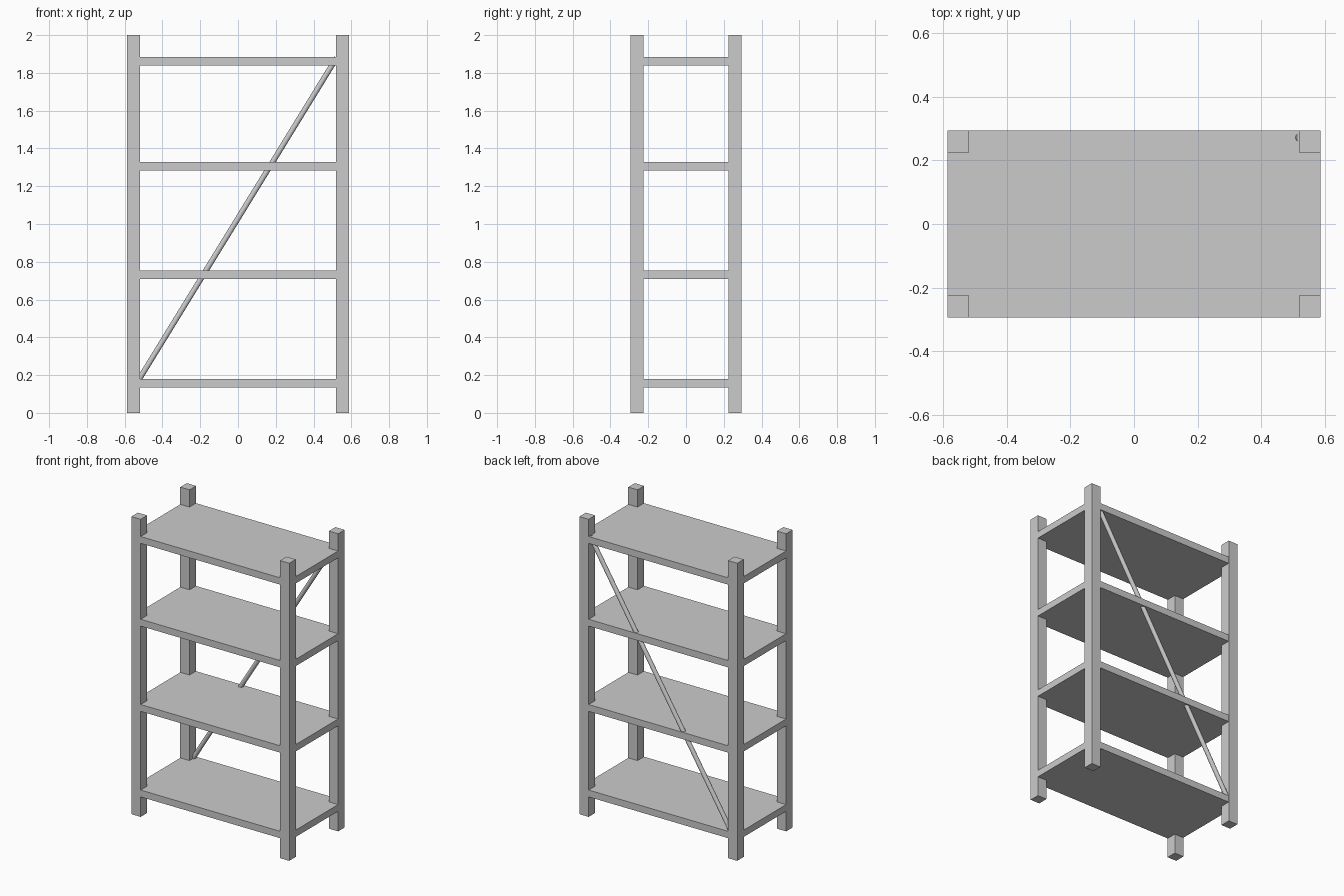
import bpy
from mathutils import Vector

if "Cube" in bpy.data.objects:
    bpy.data.objects.remove(bpy.data.objects["Cube"])

HX, HY, POST, HEIGHT = 0.587, 0.294, 0.069, 2.0


def box(name, lo, hi):
    lo, hi = Vector(lo), Vector(hi)
    bpy.ops.mesh.primitive_cube_add(size=1, location=(lo + hi) / 2)
    ob = bpy.context.object
    ob.name = name
    ob.scale = hi - lo
    bpy.ops.object.transform_apply(location=False, rotation=False, scale=True)
    return ob


def rod(name, a, b, radius, sides=16):
    a, b = Vector(a), Vector(b)
    d = b - a
    bpy.ops.mesh.primitive_cylinder_add(vertices=sides, radius=radius,
                                        depth=d.length, location=(a + b) / 2)
    ob = bpy.context.object
    ob.name = name
    ob.rotation_euler = d.to_track_quat('Z', 'Y').to_euler()
    bpy.ops.object.shade_smooth_by_angle()
    return ob


# Corner posts
for sx, side in ((-1, "left"), (1, "right")):
    for sy, end in ((-1, "front"), (1, "back")):
        x, y = sx * (HX - POST / 2), sy * (HY - POST / 2)
        h = POST / 2
        box(f"{end}_{side}_post", (x - h, y - h, 0), (x + h, y + h, HEIGHT))

# Shelves, a hair inside the post faces
inset = 0.0005
for i, top in enumerate((0.180, 0.755, 1.328, 1.884)):
    box(f"shelf_{i + 1}", (-HX + inset, -HY + inset, top - 0.046),
        (HX - inset, HY - inset, top))

# Diagonal back brace
rod("back_brace", (-0.522, 0.272, 0.18), (0.522, 0.272, 1.88), 0.0145)
